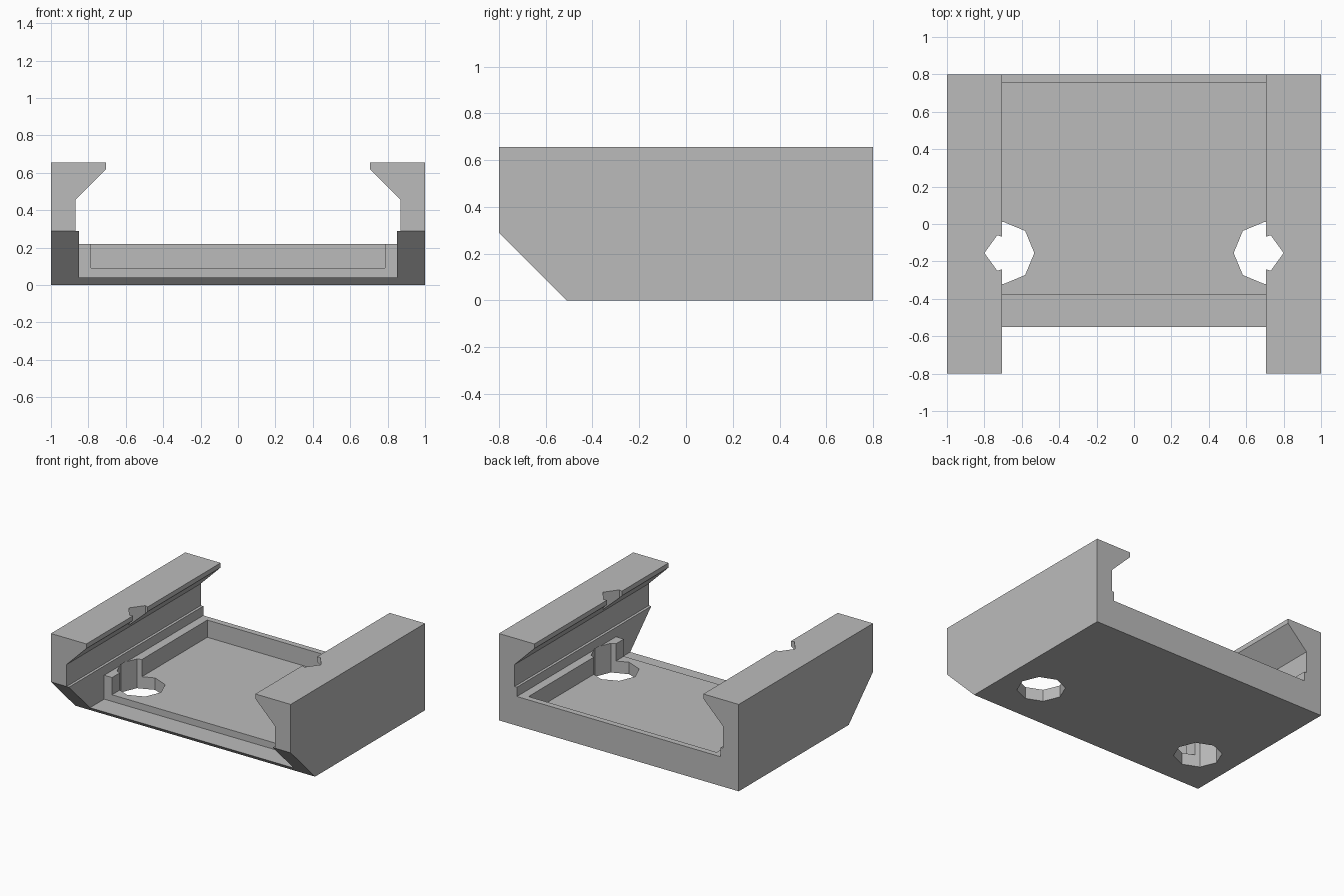
import bpy, bmesh
from math import cos, sin, pi, radians
from mathutils import Vector

cube = bpy.data.objects.get("Cube")
if cube:
    bpy.data.objects.remove(cube, do_unlink=True)

grey = bpy.data.materials.new("plain grey")
grey.use_nodes = True
color = (0.5, 0.5, 0.5, 1)
grey.diffuse_color = color
grey.node_tree.nodes["Principled BSDF"].inputs["Base Color"].default_value = color


def prism(name, points, sweep):
    """Closed outline swept along a vector."""
    bm = bmesh.new()
    face = bm.faces.new([bm.verts.new(p) for p in points])
    swept = bmesh.ops.extrude_face_region(bm, geom=[face])["geom"]
    moved = [g for g in swept if isinstance(g, bmesh.types.BMVert)]
    bmesh.ops.translate(bm, verts=moved, vec=Vector(sweep))
    bmesh.ops.recalc_face_normals(bm, faces=bm.faces)
    mesh = bpy.data.meshes.new(name)
    bm.to_mesh(mesh)
    bm.free()
    mesh.materials.append(grey)
    obj = bpy.data.objects.new(name, mesh)
    bpy.context.collection.objects.link(obj)
    return obj


def box(name, half_x, y0, y1, z0, z1):
    corners = [(-half_x, y0, z0), (half_x, y0, z0), (half_x, y1, z0), (-half_x, y1, z0)]
    return prism(name, corners, (0, 0, z1 - z0))


def hole(name, side, sides, radius, z0, z1):
    """Upright polygonal hole with one corner pointing outward."""
    ring = [(side * (0.7 + radius * cos(2 * pi * i / sides)),
             -0.155 + radius * sin(2 * pi * i / sides), z0) for i in range(sides)]
    return prism(name, ring, (0, 0, z1 - z0))


# Block with the sloped lower front
side_outline = [(-0.8, 0.29), (-0.51, 0), (0.8, 0), (0.8, 0.655), (-0.8, 0.655)]
body = prism("dovetail_mount", [(-1, y, z) for y, z in side_outline], (2, 0, 0))

# Dovetail channel running front to back
half = [(0.85, 0.22), (0.85, 0.29), (0.87, 0.29), (0.87, 0.455),
        (0.705, 0.62), (0.705, 0.8)]
outline = half + [(-x, z) for x, z in reversed(half)]
cutters = [prism("channel_cutter", [(x, -1, z) for x, z in outline], (0, 2, 0))]

# Floor pocket and open front step
cutters.append(box("pocket_cutter", 0.785, -0.6, 0.755, 0.09, 0.25))
cutters.append(box("front_step_cutter", 0.85, -1, -0.38, 0.04, 0.25))

# Screw holes in the floor, narrower access holes through the lips
for side in (-1, 1):
    cutters.append(hole("screw_hole_cutter", side, 8, 0.167, -0.1, 0.225))
    cutters.append(hole("access_hole_cutter", side, 5, 0.1, 0.4, 0.8))

bpy.context.view_layer.objects.active = body
for cutter in cutters:
    cutter.hide_render = True
    cut = body.modifiers.new(cutter.name, "BOOLEAN")
    cut.operation = "DIFFERENCE"
    cut.solver = "EXACT"
    cut.object = cutter
    bpy.ops.object.modifier_apply(modifier=cut.name)
    bpy.data.objects.remove(cutter, do_unlink=True)
